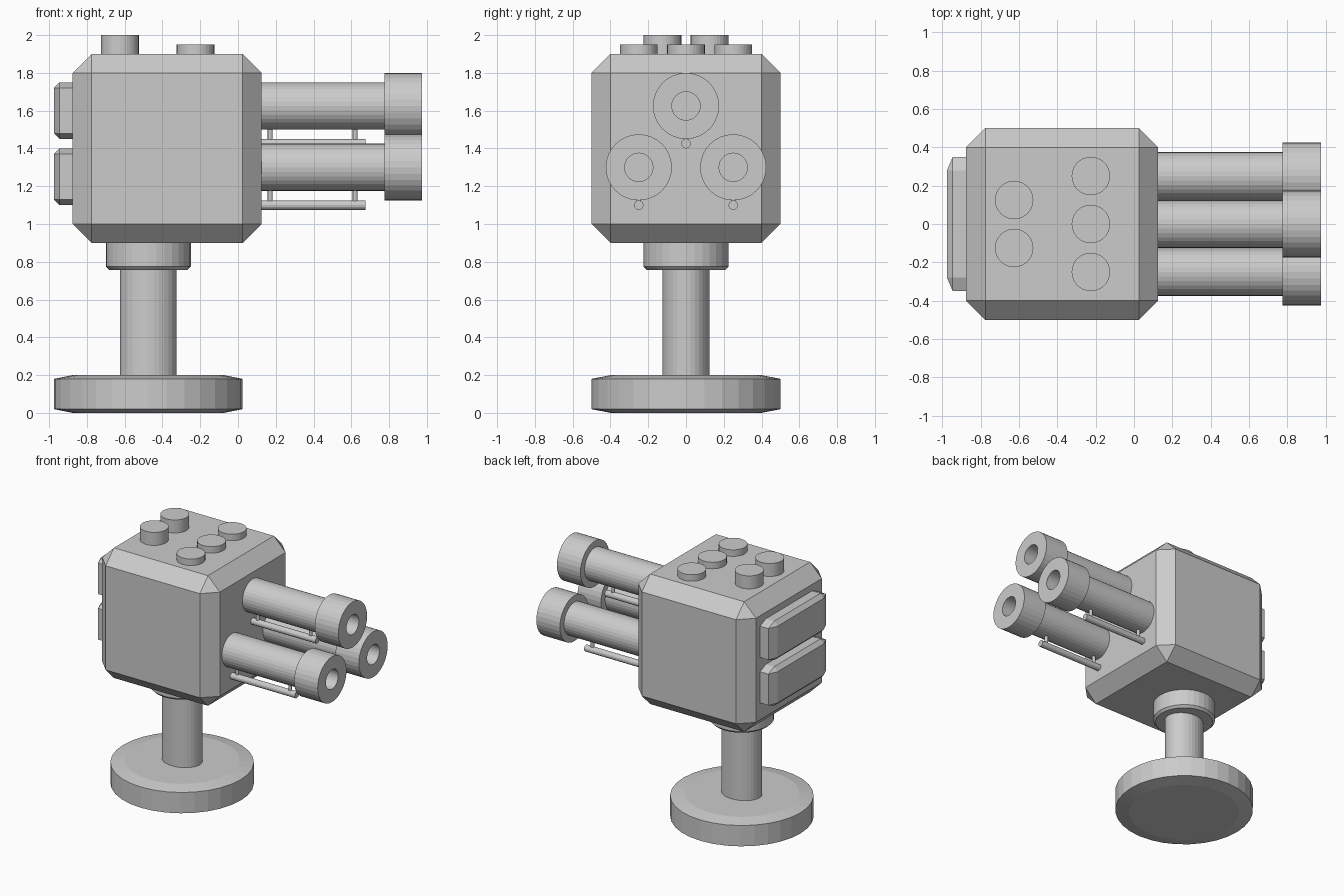
import bpy, bmesh
from math import cos, sin, tau

if "Cube" in bpy.data.objects:
    bpy.data.objects.remove(bpy.data.objects["Cube"])

SIDES = 32


def finish(name, bm):
    bmesh.ops.recalc_face_normals(bm, faces=bm.faces)
    mesh = bpy.data.meshes.new(name)
    bm.to_mesh(mesh)
    bm.free()
    obj = bpy.data.objects.new(name, mesh)
    bpy.context.collection.objects.link(obj)
    return obj


def lathe(name, profile, loc, axis='Z', sides=SIDES, stretch=1.0):
    """Spin (radius, height) points round an axis; both ends are capped."""
    bm = bmesh.new()
    rings = []
    for r, h in profile:
        ring = []
        for i in range(sides):
            a = tau * i / sides
            u, v = r * cos(a), r * sin(a) * stretch
            ring.append(bm.verts.new((u, v, h) if axis == 'Z' else (h, u, v)))
        rings.append(ring)
    for a, b in zip(rings, rings[1:]):
        for i in range(sides):
            j = (i + 1) % sides
            bm.faces.new((a[i], a[j], b[j], b[i]))
    bm.faces.new(rings[0])
    bm.faces.new(rings[-1])
    obj = finish(name, bm)
    obj.location = loc
    return obj


def chamfered_box(name, loc, size):
    """Unit cube with 10% chamfers, stretched to size."""
    bm = bmesh.new()
    bmesh.ops.create_cube(bm, size=1)
    bmesh.ops.bevel(bm, geom=bm.edges[:], offset=0.1, segments=1,
                    affect='EDGES', profile=0.5)
    bmesh.ops.scale(bm, vec=size, verts=bm.verts)
    obj = finish(name, bm)
    obj.location = loc
    return obj


# Stand: round foot, oval post, collar
STAND_X = -0.475
lathe("base", [(0.4, 0), (0.5, 0.02), (0.5, 0.18), (0.4, 0.2)], (STAND_X, 0, 0))
lathe("post", [(0.15, 0.19), (0.15, 0.8)], (STAND_X, 0, 0), stretch=0.125 / 0.15)
lathe("collar", [(0.208, 0.757), (0.225, 0.774), (0.225, 0.92)], (STAND_X, 0, 0))

# Housing and rear panels
chamfered_box("housing", (-0.375, 0, 1.4), (1, 1, 1))
for label, z in (("upper", 1.6), ("lower", 1.25)):
    chamfered_box(f"rear_panel_{label}", (-0.825, 0, z), (0.3, 0.7, 0.3))

# Knobs on top: two tall, three short
for i, y in enumerate((-0.125, 0.125)):
    lathe(f"tall_knob_{i + 1}", [(0.1, 1.88), (0.1, 2.0)], (-0.625, y, 0))
for i, y in enumerate((-0.25, 0, 0.25)):
    lathe(f"short_knob_{i + 1}", [(0.1, 1.88), (0.1, 1.95)], (-0.225, y, 0))

# Three barrels, each with a hollow muzzle and a rod hung on two pins
for label, y, z in (("top", 0, 1.625), ("left", -0.25, 1.3), ("right", 0.25, 1.3)):
    lathe(f"barrel_{label}", [(0.125, 0.1), (0.125, 0.78)], (0, y, z), 'X')
    lathe(f"muzzle_{label}", [(0.175, 0.775), (0.175, 0.975), (0.075, 0.975),
                              (0.075, 0.785)], (0, y, z), 'X')
    bpy.data.objects[f"muzzle_{label}"].data.update()
    lathe(f"rod_{label}", [(0.025, 0.12), (0.025, 0.675)], (0, y, z - 0.2), 'X', 16)
    for i, x in enumerate((0.17, 0.62)):
        lathe(f"rod_pin_{label}_{i + 1}", [(0.0125, -0.2), (0.0125, -0.11)],
              (x, y, z), 'Z', 12)
